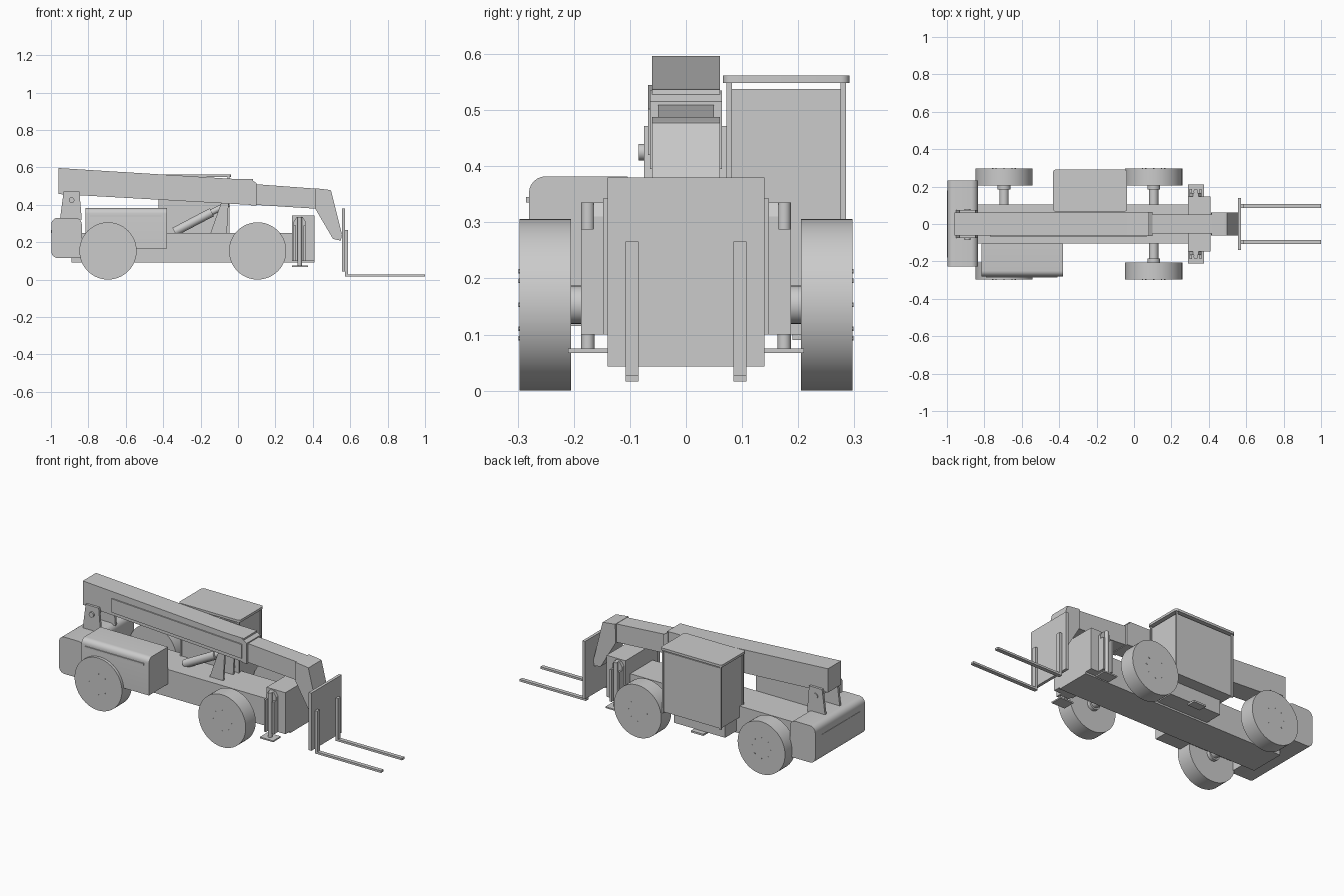
import bpy, bmesh, math
from mathutils import Vector

if "Cube" in bpy.data.objects:
    bpy.data.objects.remove(bpy.data.objects["Cube"])

grey = bpy.data.materials.new("plain_grey")
grey.diffuse_color = (0.6, 0.6, 0.6, 1)
grey.use_nodes = True
grey.node_tree.nodes["Principled BSDF"].inputs["Base Color"].default_value = grey.diffuse_color


def finish(name, bm, smooth=False):
    bmesh.ops.recalc_face_normals(bm, faces=bm.faces)
    me = bpy.data.meshes.new(name)
    bm.to_mesh(me)
    bm.free()
    ob = bpy.data.objects.new(name, me)
    bpy.context.collection.objects.link(ob)
    me.materials.append(grey)
    if smooth:
        bpy.ops.object.select_all(action='DESELECT')
        ob.select_set(True)
        bpy.context.view_layer.objects.active = ob
        bpy.ops.object.shade_smooth_by_angle(angle=math.radians(35))
    return ob


def prism(name, pts, lo, hi, axis='y', round_edges=None, radius=0.03):
    """Extrude a closed profile; axis y takes (x,z) points, axis x takes (y,z), z takes (x,y)."""
    place = {'y': lambda p, t: (p[0], t, p[1]),
             'x': lambda p, t: (t, p[0], p[1]),
             'z': lambda p, t: (p[0], p[1], t)}[axis]
    bm = bmesh.new()
    face = bm.faces.new([bm.verts.new(place(p, lo)) for p in pts])
    ext = bmesh.ops.extrude_face_region(bm, geom=[face])
    shift = Vector(place((0, 0), hi - lo))
    for v in ext['geom']:
        if isinstance(v, bmesh.types.BMVert):
            v.co += shift
    if round_edges:
        bm.normal_update()
        edges = [e for e in bm.edges if round_edges((e.verts[0].co + e.verts[1].co) / 2)]
        bmesh.ops.bevel(bm, geom=edges, offset=radius, segments=6, profile=0.5, affect='EDGES')
    return finish(name, bm, bool(round_edges))


def box(name, x, y, z, **kw):
    return prism(name, [(x[0], z[0]), (x[1], z[0]), (x[1], z[1]), (x[0], z[1])], y[0], y[1], **kw)


def rod(name, a, b, r, n=32):
    a, b = Vector(a), Vector(b)
    d = b - a
    bm = bmesh.new()
    bmesh.ops.create_cone(bm, cap_ends=True, segments=n, radius1=r, radius2=r, depth=d.length)
    rot = Vector((0, 0, 1)).rotation_difference(d).to_matrix()
    for v in bm.verts:
        v.co = rot @ v.co + (a + b) / 2
    return finish(name, bm, True)


def span(s, a, b):
    return tuple(sorted((s * a, s * b)))


# Chassis and front stabilizer housing
box("chassis", (-0.89, 0.41), (-0.104, 0.104), (0.09, 0.25))
box("front_housing", (0.288, 0.41), (-0.148, 0.148), (0.10, 0.342))

# Rear counterweight with rounded ends and a slot plate
box("counterweight", (-0.998, -0.835), (-0.227, 0.232), (0.115, 0.33),
    round_edges=lambda c: abs(c.y) < 0.05 and (c.z > 0.3 or c.x < -0.95), radius=0.035)
box("counterweight_slot", (-1.0, -0.995), (-0.18, 0.18), (0.25, 0.265))

# Engine hood with rounded outer edge
box("engine_hood", (-0.815, -0.38), (-0.28, -0.104), (0.165, 0.382),
    round_edges=lambda c: c.z > 0.37 and c.y < -0.25, radius=0.03)
box("hood_handle", (-0.79, -0.41), (-0.285, -0.279), (0.335, 0.345))

# Wheels, axles, hubs and bolts
for x, end in ((-0.695, "rear"), (0.105, "front")):
    rod(end + "_axle", (x, -0.21, 0.153), (x, 0.21, 0.153), 0.025)
    for s, side in ((-1, "right"), (1, "left")):
        tag = end + "_" + side
        rod(tag + "_wheel", (x, s * 0.205, 0.153), (x, s * 0.297, 0.153), 0.153, 64)
        rod(tag + "_hub", (x, s * 0.185, 0.153), (x, s * 0.21, 0.153), 0.034)
        for i in range(8):
            a = i * math.tau / 8
            bx, bz = x + 0.06 * math.cos(a), 0.153 + 0.06 * math.sin(a)
            rod(tag + "_bolt", (bx, s * 0.29, bz), (bx, s * 0.2985, bz), 0.004, 6)

# Boom pivot uprights and pin
up = [(-0.952, 0.32), (-0.835, 0.32), (-0.848, 0.472), (-0.932, 0.472)]
for s, side in ((-1, "right"), (1, "left")):
    prism(side + "_boom_upright", up, *span(s, 0.061, 0.075))
rod("boom_pin", (-0.89, -0.085, 0.425), (-0.89, 0.08, 0.425), 0.015, 24)

# Telescopic boom, side plate and head
prism("outer_boom", [(-0.96, 0.457), (0.09, 0.398), (0.08, 0.537), (-0.04, 0.539), (-0.96, 0.596)],
      -0.061, 0.061)
prism("boom_collar", [(0.07, 0.396), (0.10, 0.395), (0.10, 0.515), (0.07, 0.535)], -0.064, 0.064)
prism("inner_boom", [(0.05, 0.402), (0.43, 0.378), (0.43, 0.485), (0.05, 0.513)], -0.05, 0.05)
prism("boom_side_plate", [(-0.77, 0.465), (0.07, 0.42), (0.07, 0.502), (-0.77, 0.545)], -0.068, -0.06)
prism("boom_head", [(0.413, 0.379), (0.508, 0.217), (0.55, 0.208), (0.556, 0.24),
                    (0.497, 0.477), (0.483, 0.48), (0.415, 0.488)], -0.061, 0.061)

# Fork carriage and forks
box("fork_carriage", (0.555, 0.572), (-0.14, 0.14), (0.043, 0.38))
for s, side in ((-1, "right"), (1, "left")):
    prism(side + "_fork", [(0.572, 0.016), (1.0, 0.016), (1.0, 0.028), (0.588, 0.028),
                           (0.588, 0.266), (0.572, 0.266)], *span(s, 0.085, 0.108))

# Lift cylinder and its bracket
rod("lift_cylinder", (-0.34, 0, 0.255), (-0.14, 0, 0.36), 0.024)
rod("lift_piston", (-0.16, 0, 0.35), (-0.05, 0, 0.405), 0.016)
for s, side in ((-1, "right"), (1, "left")):
    prism(side + "_lift_bracket", [(-0.15, 0.24), (-0.06, 0.24), (-0.05, 0.42), (-0.09, 0.41)],
          *span(s, 0.04, 0.052))

# Cab with corner posts, roof and the tank and step below
box("cab", (-0.42, -0.05), (0.076, 0.28), (0.185, 0.538))
for x in (-0.425, -0.055):
    for y in (0.072, 0.275):
        box("cab_post", (x, x + 0.01), (y, y + 0.01), (0.18, 0.55))
box("cab_roof", (-0.433, -0.037), (0.066, 0.291), (0.548, 0.562),
    round_edges=lambda c: 0.55 < c.z < 0.56 and (c.x < -0.43 or c.x > -0.04) and (c.y < 0.07 or c.y > 0.29),
    radius=0.015)
box("cab_base", (-0.40, -0.07), (0.10, 0.21), (0.10, 0.19))
box("cab_step", (-0.28, -0.20), (0.19, 0.24), (0.09, 0.10))

# Stabilizer legs with tapered housings, rams and feet
leg = [(0.298, 0.10), (0.362, 0.10), (0.362, 0.31), (0.345, 0.335), (0.315, 0.335), (0.298, 0.31)]
for s, side in ((-1, "right"), (1, "left")):
    prism(side + "_stabilizer_housing", leg, *span(s, 0.146, 0.165))
    for x in (0.298, 0.35):
        box(side + "_stabilizer_rail", (x, x + 0.012), span(s, 0.16, 0.187), (0.10, 0.288))
    rod(side + "_stabilizer_ram", (0.33, s * 0.175, 0.07), (0.33, s * 0.175, 0.335), 0.012, 20)
    box(side + "_stabilizer_foot", (0.288, 0.374), span(s, 0.14, 0.21), (0.067, 0.075))
